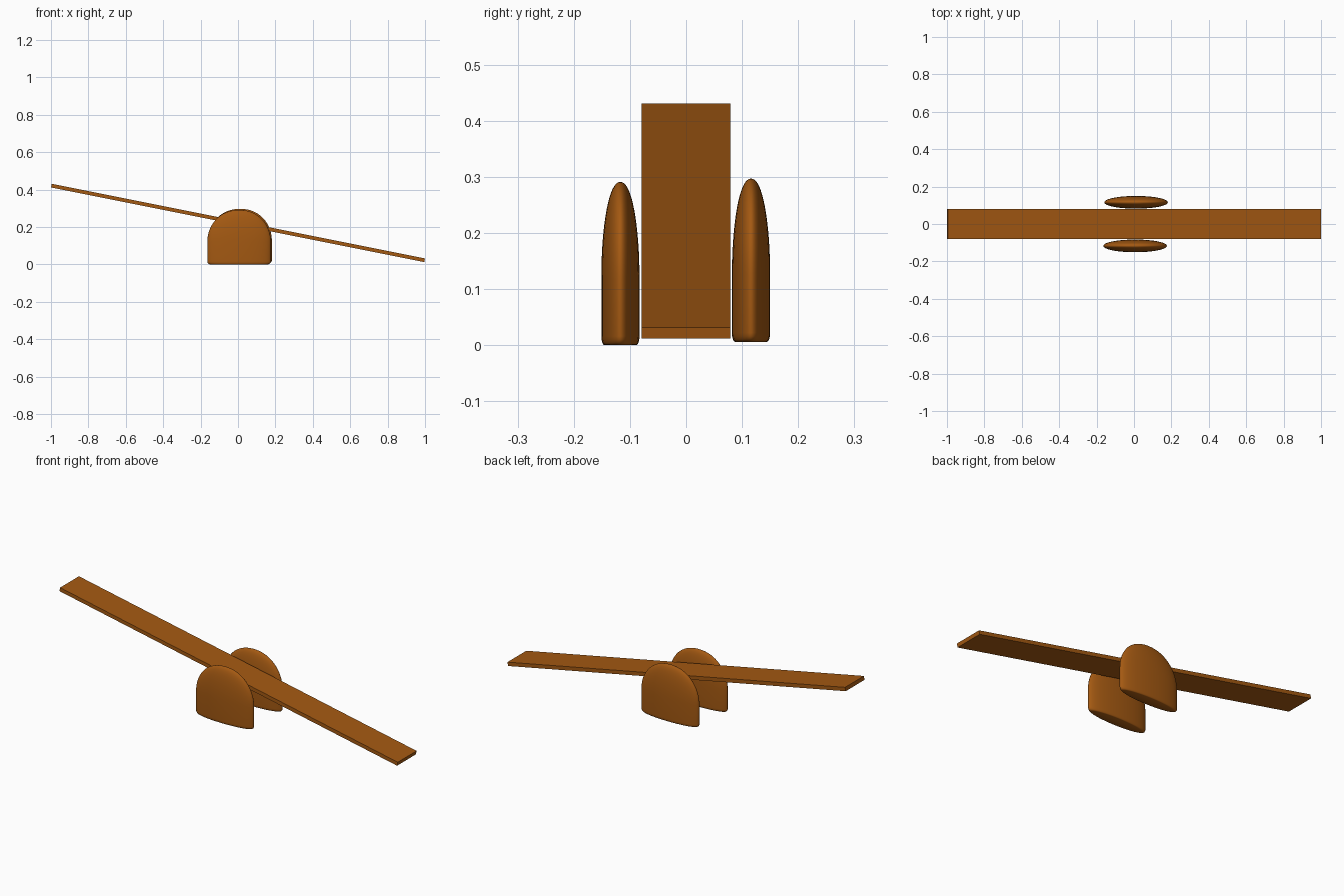
import bpy, bmesh, math

if "Cube" in bpy.data.objects:
    bpy.data.objects.remove(bpy.data.objects["Cube"])

wood = bpy.data.materials.new("warm brown wood")
wood.diffuse_color = (0.37, 0.1, 0.006, 1)
wood.use_nodes = True
wood.node_tree.nodes["Principled BSDF"].inputs["Base Color"].default_value = wood.diffuse_color


def make_object(name, bm):
    bmesh.ops.recalc_face_normals(bm, faces=bm.faces)
    mesh = bpy.data.meshes.new(name)
    bm.to_mesh(mesh)
    bm.free()
    mesh.materials.append(wood)
    obj = bpy.data.objects.new(name, mesh)
    bpy.context.collection.objects.link(obj)
    return obj


# Tilted plank
bm = bmesh.new()
bmesh.ops.create_cube(bm, size=1)
bmesh.ops.scale(bm, vec=(2.035, 0.159, 0.02), verts=bm.verts)
plank = make_object("plank", bm)
plank.location = (0, 0, 0.2215)
plank.rotation_euler = (0, math.atan(0.2), 0)


# Rounded pillow support, lofted from elliptical rings
def support(name, x, y, z):
    half_x, half_y, corner, shoulder, height = 0.17, 0.034, 0.016, 0.12, 0.291
    profile = []                                   # (height, x half, y half)
    for i in range(5):                             # rounded bottom edge
        a = math.pi / 2 * i / 4
        inset = corner * (1 - math.sin(a))
        profile.append((corner * (1 - math.cos(a)), half_x - inset, half_y - inset * 0.35))
    for i in range(16):                            # domed top
        a = math.pi / 2 * i / 16
        s = math.cos(a) ** 0.92
        profile.append((shoulder + (height - shoulder) * math.sin(a), half_x * s, half_y * s))
    bm = bmesh.new()
    n = 48
    rings = [[bm.verts.new((rx * math.cos(2 * math.pi * k / n),
                            ry * math.sin(2 * math.pi * k / n), h))
              for k in range(n)] for h, rx, ry in profile]
    for low, high in zip(rings, rings[1:]):
        for k in range(n):
            j = (k + 1) % n
            bm.faces.new((low[k], low[j], high[j], high[k]))
    tip = bm.verts.new((0, 0, height))
    for k in range(n):
        bm.faces.new((rings[-1][k], rings[-1][(k + 1) % n], tip))
    bm.faces.new(rings[0])
    for f in bm.faces:
        f.smooth = True
    obj = make_object(name, bm)
    obj.location = (x, y, z)
    bpy.ops.object.select_all(action='DESELECT')
    obj.select_set(True)
    bpy.context.view_layer.objects.active = obj
    bpy.ops.object.shade_smooth_by_angle(angle=math.radians(50))


support("front_support", 0.006, -0.117, 0.0)
support("back_support", 0.011, 0.116, 0.006)
